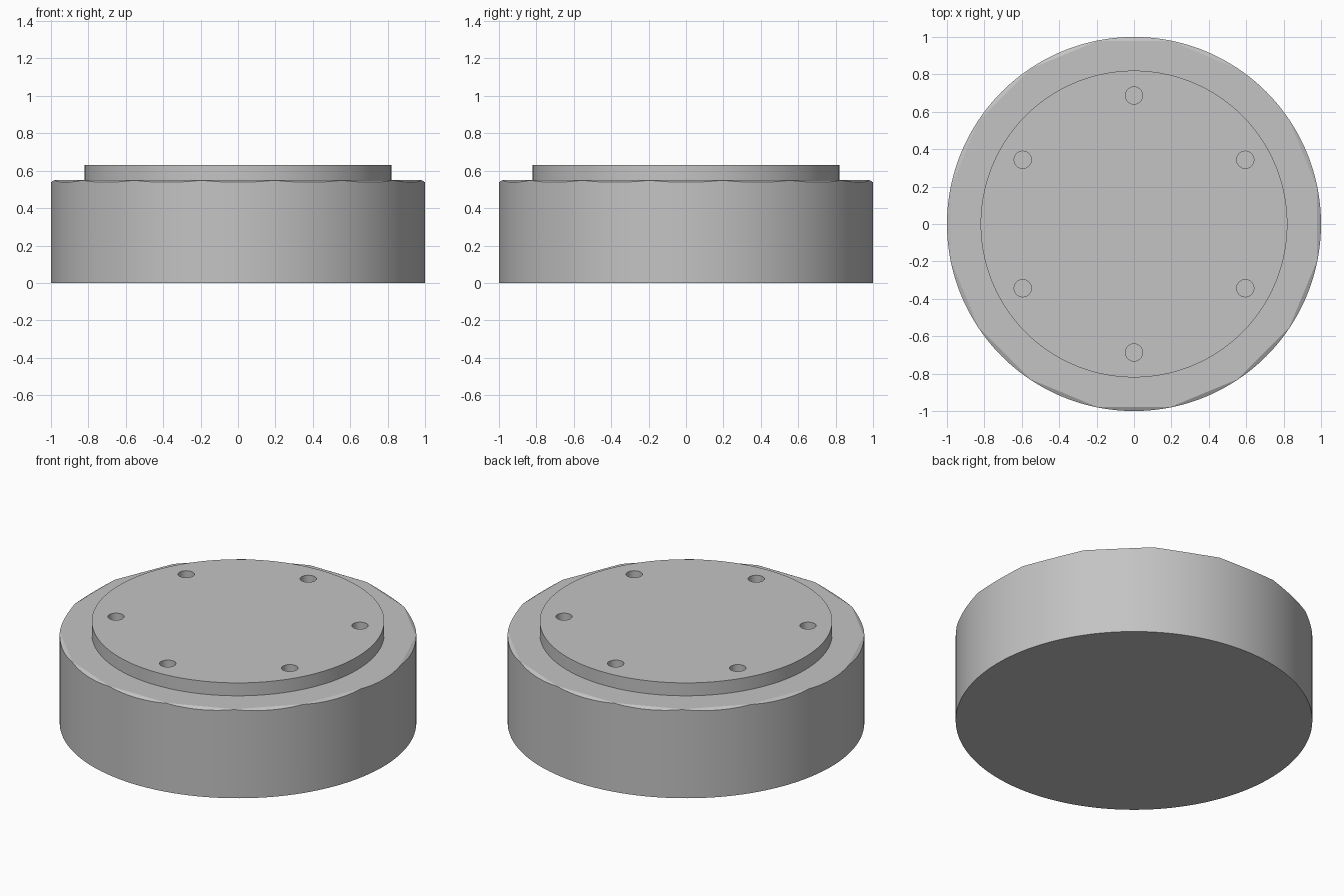
import bpy, bmesh
from math import cos, sin, pi, radians

SEG, FACETS = 192, 16
RIM_TOP, BOSS_TOP, BOSS_R = 0.55, 0.63, 0.82

cube = bpy.data.objects.get("Cube")
if cube:
    bpy.data.objects.remove(cube, do_unlink=True)

grey = bpy.data.materials.new("plain grey")
grey.use_nodes = True
color = (0.55, 0.55, 0.55, 1)
grey.diffuse_color = color
grey.node_tree.nodes["Principled BSDF"].inputs["Base Color"].default_value = color


def facet_radius(a):
    """Distance to the edge of the faceted rim at angle a."""
    step = 2 * pi / FACETS
    off = (a + step / 2) % step - step / 2
    return 0.998 * cos(step / 2) / cos(off)


def lathe(name, rings):
    """Close a stack of rings, each a function angle -> (radius, z)."""
    bm = bmesh.new()
    loops = []
    for ring in rings:
        loop = []
        for i in range(SEG):
            a = 2 * pi * i / SEG
            r, z = ring(a)
            loop.append(bm.verts.new((r * cos(a), r * sin(a), z)))
        loops.append(loop)
    for low, high in zip(loops, loops[1:]):
        for i in range(SEG):
            j = (i + 1) % SEG
            bm.faces.new((low[i], low[j], high[j], high[i]))
    bm.faces.new(loops[0][::-1])
    bm.faces.new(loops[-1])
    mesh = bpy.data.meshes.new(name)
    bm.to_mesh(mesh)
    bm.free()
    obj = bpy.data.objects.new(name, mesh)
    bpy.context.collection.objects.link(obj)
    mesh.materials.append(grey)
    return obj


# Drum with a faceted chamfer at the rim and a raised round boss
body = lathe("flanged_disc", [
    lambda a: (1, 0),
    lambda a: (1, RIM_TOP - 0.55 * (1 - facet_radius(a))),
    lambda a: (facet_radius(a), RIM_TOP),
    lambda a: (BOSS_R, RIM_TOP),
    lambda a: (BOSS_R, BOSS_TOP),
])

# Six blind bolt holes
for k in range(6):
    a = pi / 2 + k * pi / 3
    bpy.ops.mesh.primitive_cylinder_add(
        vertices=32, radius=0.046, depth=0.4,
        location=(0.687 * cos(a), 0.687 * sin(a), BOSS_TOP))
    cutter = bpy.context.object
    cutter.name = "hole_cutter"
    cutter.hide_render = True
    cutter.data.materials.append(grey)
    mod = body.modifiers.new("bolt_hole", "BOOLEAN")
    mod.operation = "DIFFERENCE"
    mod.solver = "EXACT"
    mod.object = cutter
    bpy.ops.object.select_all(action="DESELECT")
    body.select_set(True)
    bpy.context.view_layer.objects.active = body
    bpy.ops.object.modifier_apply(modifier=mod.name)
    bpy.data.objects.remove(cutter, do_unlink=True)

bpy.ops.object.shade_smooth_by_angle(angle=radians(20))
